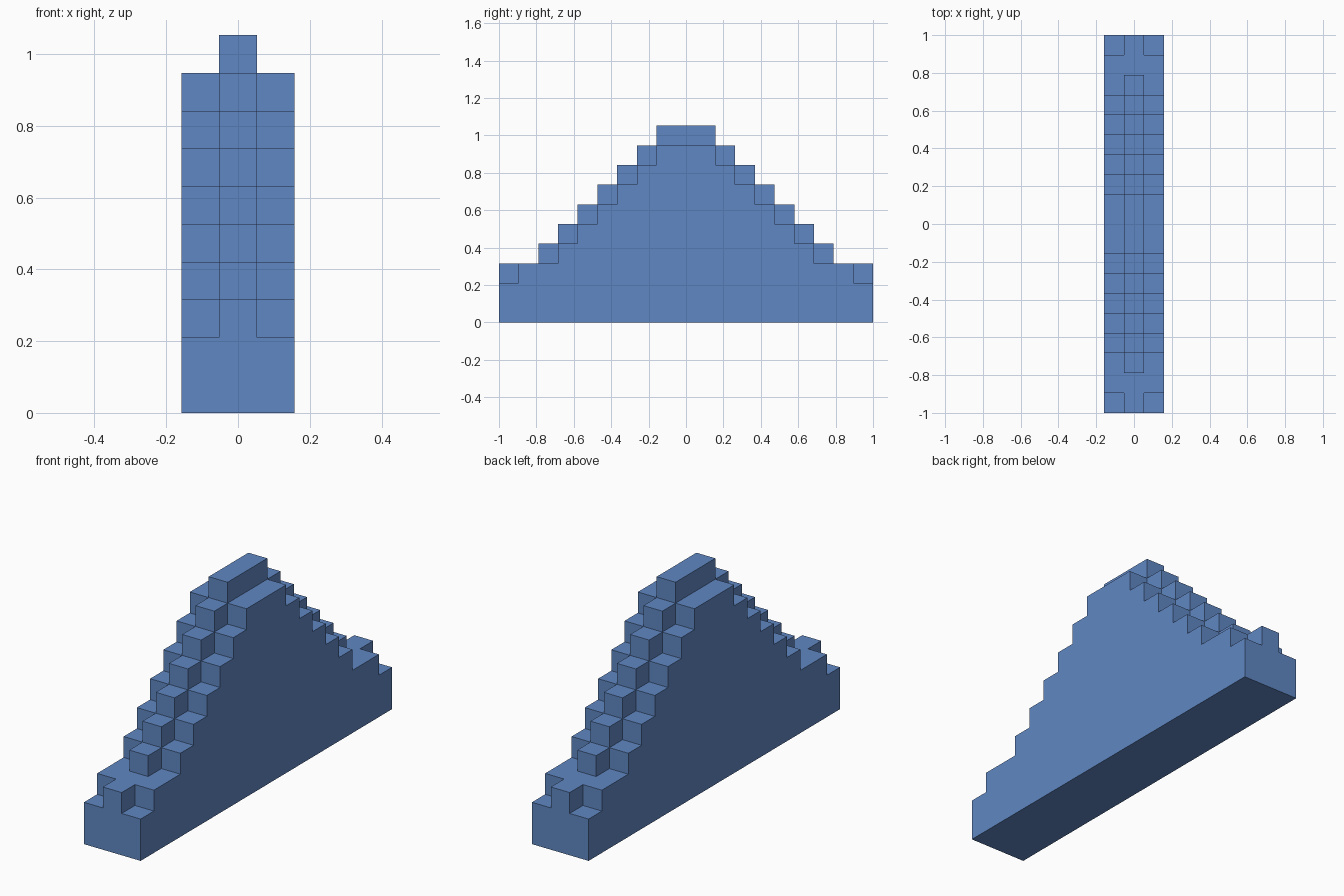
import bpy
import bmesh
from mathutils import Matrix

if "Cube" in bpy.data.objects:
    bpy.data.objects.remove(bpy.data.objects["Cube"], do_unlink=True)

U = 2 / 19          # one block
HALF = 9.5          # half length in blocks

blue = bpy.data.materials.new("blue")
blue.use_nodes = True
colour = (0.117, 0.242, 0.546, 1)
blue.diffuse_color = colour
blue.node_tree.nodes["Principled BSDF"].inputs["Base Color"].default_value = colour


def add_object(name, bm):
    """Scale the block-unit mesh and link it as a flat-shaded object."""
    bmesh.ops.recalc_face_normals(bm, faces=bm.faces)
    bmesh.ops.scale(bm, vec=(U, U, U), verts=bm.verts)
    mesh = bpy.data.meshes.new(name)
    bm.to_mesh(mesh)
    bm.free()
    mesh.materials.append(blue)
    bpy.context.collection.objects.link(bpy.data.objects.new(name, mesh))


def add_block(name, y, bottom, length=1):
    """Block one unit wide and high, resting on a tread."""
    bm = bmesh.new()
    place = Matrix.Translation((0, y, bottom + 0.5)) @ Matrix.Diagonal((1, length, 1, 1))
    bmesh.ops.create_cube(bm, size=1, matrix=place)
    add_object(name, bm)


# Stepped body: (riser position, height reached) from the end to the middle
steps = [(-HALF, 2), (-HALF + 1, 3)] + [(-6.5 + i, 4 + i) for i in range(6)]
outline = [(-HALF, 0)]
for y, top in steps:
    outline += [(y, outline[-1][1]), (y, top)]
outline = list(dict.fromkeys(outline))
outline += [(-y, z) for y, z in reversed(outline)]

bm = bmesh.new()
side = bm.faces.new([bm.verts.new((-1.5, y, z)) for y, z in outline])
extruded = bmesh.ops.extrude_face_region(bm, geom=[side], use_keep_orig=True)
new_verts = [v for v in extruded["geom"] if isinstance(v, bmesh.types.BMVert)]
bmesh.ops.translate(bm, vec=(3, 0, 0), verts=new_verts)
add_object("stepped_body", bm)

# Raised centre blocks on both slopes, and at both ends
for end, sign in (("front", 1), ("back", -1)):
    add_block(end + "_end_block", sign * (-HALF + 0.5), 2)
    for i in range(6):
        add_block(f"{end}_ridge_block_{i + 1}", sign * (-7 + i), 3 + i)

# Long block along the summit
add_block("summit_block", 0, 9, length=3)
